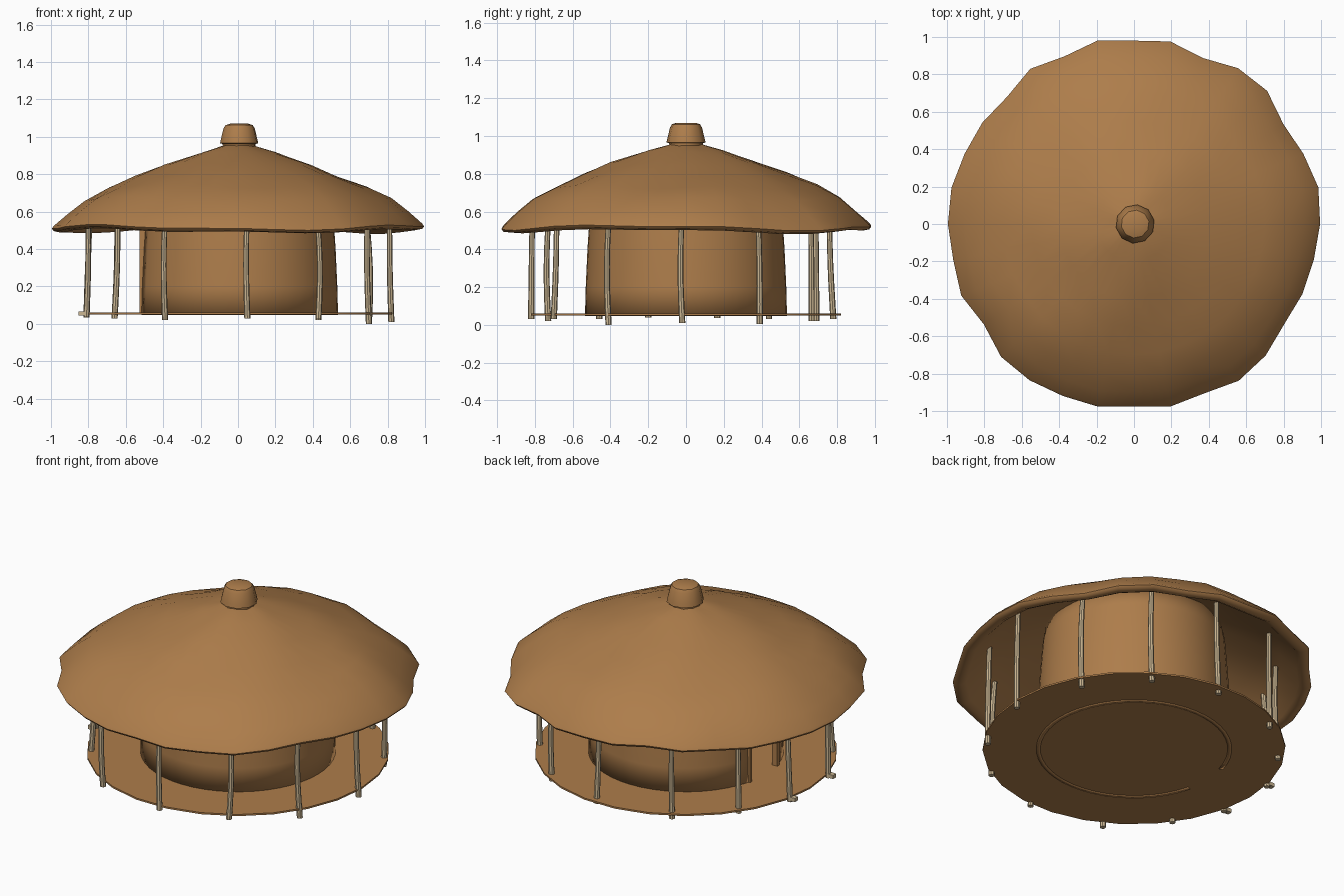
import bpy, bmesh, math, random
from mathutils import Vector

if "Cube" in bpy.data.objects:
    bpy.data.objects.remove(bpy.data.objects["Cube"])
random.seed(4)


def material(name, rgb):
    m = bpy.data.materials.new(name)
    m.diffuse_color = (*rgb, 1)
    m.use_nodes = True
    m.node_tree.nodes["Principled BSDF"].inputs["Base Color"].default_value = m.diffuse_color
    return m


BROWN = material("warm brown", (0.42, 0.205, 0.07))
PALE = material("pale wood", (0.60, 0.47, 0.29))


def finish(bm, name, mat, angle=40):
    bmesh.ops.recalc_face_normals(bm, faces=bm.faces)
    me = bpy.data.meshes.new(name)
    bm.to_mesh(me)
    bm.free()
    ob = bpy.data.objects.new(name, me)
    bpy.context.collection.objects.link(ob)
    me.materials.append(mat)
    bpy.context.view_layer.objects.active = ob
    bpy.ops.object.select_all(action='DESELECT')
    ob.select_set(True)
    bpy.ops.object.shade_smooth_by_angle(angle=math.radians(angle))
    return ob


def lathe(name, profile, n, mat, warp=None, phase=0.0, angle=40):
    """Revolve (radius, z) points; end points on the axis become poles."""
    bm = bmesh.new()
    rings = []
    for i, (r, z) in enumerate(profile):
        ring = []
        for k in range(1 if r == 0 else n):
            a = phase + 2 * math.pi * k / n
            rr, zz = warp(r, z, a, k) if warp else (r, z)
            ring.append(bm.verts.new((rr * math.cos(a), rr * math.sin(a), zz)))
        rings.append(ring)
    for A, B in zip(rings, rings[1:]):
        for k in range(n):
            j = (k + 1) % n
            vs = [A[k % len(A)], A[j % len(A)], B[j % len(B)], B[k % len(B)]]
            bm.faces.new(list(dict.fromkeys(vs)))
    return finish(bm, name, mat, angle)


# Thatched roof: thin wavy shell with an irregular rim
RIM = [1.0, 1.01, .985, .965, 1.012, 1.007, .965, 1.0, .985, 1.005, .975, 1.003,
       .965, .98, .985, 1.0, 1.0, .99, 1.005, .97, 1.01, 1.01, 1.0, 1.0,
       .98, 1.0, .985, 1.013, 1.0, .97, .98, .985]


def sag(r, z, a, k):
    f = r ** 3
    wave = 0.012 * math.sin(3 * a + 2.6) + 0.006 * math.sin(7 * a)
    lumps = 0.012 * math.sin(5 * a + 9 * r) * min(1, r * 1.5) * (1 - f)
    bulk = 0.012 * math.sin(a) ** 2 * math.sin(math.pi * min(r, 1))
    return r * (1 + (RIM[k] - 1) * f), z + wave * f + lumps + bulk


lathe("thatched_roof",
      [(0, .965), (.09, .95), (.2, .915), (.4, .845), (.55, .785), (.7, .725),
       (.82, .665), (.91, .595), (.985, .53), (.995, .515), (.985, .502), (.95, .495),
       (.92, .51), (.82, .60), (.7, .67), (.5, .765), (.2, .885), (0, .93)],
      32, BROWN, sag, angle=60)

# Roof cap
cap = lathe("roof_cap", [(0, .94), (.088, .94), (.09, .962), (.104, .966), (.1, .985),
                         (.085, 1.045), (.075, 1.062), (.05, 1.07), (0, 1.07)],
            10, BROWN, phase=0.2)
cap.location.x = 0.006

# Floor disc
lathe("floor", [(0, .06), (.828, .06), (.828, .05), (0, .05)], 26, BROWN)

# Round wall, leaving a doorway on the -x side
LEVELS = [(.047, .535), (.2, .531), (.4, .522), (.52, .514), (.68, .502), (.79, .488)]
N, T = 48, 0.022


def is_open(k, i):
    mid = 360 * (k % N + .5) / N
    return abs(mid - 180) < 16 and i < 3


bm = bmesh.new()
grid = [[bm.verts.new((r * math.cos(2 * math.pi * k / N), r * math.sin(2 * math.pi * k / N), z))
         for k in range(N)] for z, r in LEVELS]
for i in range(len(LEVELS) - 1):
    for k in range(N):
        if not is_open(k, i):
            j = (k + 1) % N
            bm.faces.new((grid[i][k], grid[i][j], grid[i + 1][j], grid[i + 1][k]))
wall = finish(bm, "round_wall", BROWN)
mod = wall.modifiers.new("thickness", 'SOLIDIFY')
mod.thickness, mod.offset = T, -1


# Doorway frame
def box(name, center, size, mat):
    bm = bmesh.new()
    bmesh.ops.create_cube(bm, size=1)
    for v in bm.verts:
        v.co = Vector(center) + Vector([v.co[i] * size[i] for i in range(3)])
    return finish(bm, name, mat)


for side in (-1, 1):
    box("door_jamb", (-.508, side * .13, .285), (.035, .022, .46), BROWN)
box("door_lintel", (-.508, 0, .515), (.035, .28, .025), BROWN)


# Bent veranda posts
def post(x, y, foot, n=8, rad=.0165):
    bm = bmesh.new()
    bend = Vector((random.uniform(-.012, .012), random.uniform(-.012, .012), 0))
    lean = Vector((-x, -y, 0)) * random.uniform(0, .03)
    rings = []
    for s in range(7):
        t = s / 6
        c = Vector((x, y, foot + (.615 - foot) * t)) + bend * math.sin(math.pi * t) + lean * t * t
        r = rad * (1 - .15 * t)
        rings.append([bm.verts.new(c + Vector((r * math.cos(2 * math.pi * k / n),
                                               r * math.sin(2 * math.pi * k / n), 0)))
                      for k in range(n)])
    for A, B in zip(rings, rings[1:]):
        for k in range(n):
            bm.faces.new((A[k], A[(k + 1) % n], B[(k + 1) % n], B[k]))
    bm.faces.new(rings[0])
    bm.faces.new(rings[-1])
    finish(bm, "veranda_post", PALE)


for x, y, foot in [(.82, -.02, .01), (.70, -.41, 0), (.43, -.70, .03), (.05, -.82, .03),
                   (-.39, -.73, .02), (-.66, -.46, .03), (-.81, -.20, .04),
                   (-.81, .165, .035), (-.66, .44, .03), (-.39, .69, .02),
                   (.05, .78, .03), (.43, .665, .02), (.70, .39, .005)]:
    post(x, y, foot)

# Small log ends beside the entrance posts
for y in (-.2, .165):
    box("entrance_log_end", (-.835, y, .056), (.035, .03, .022), PALE)
